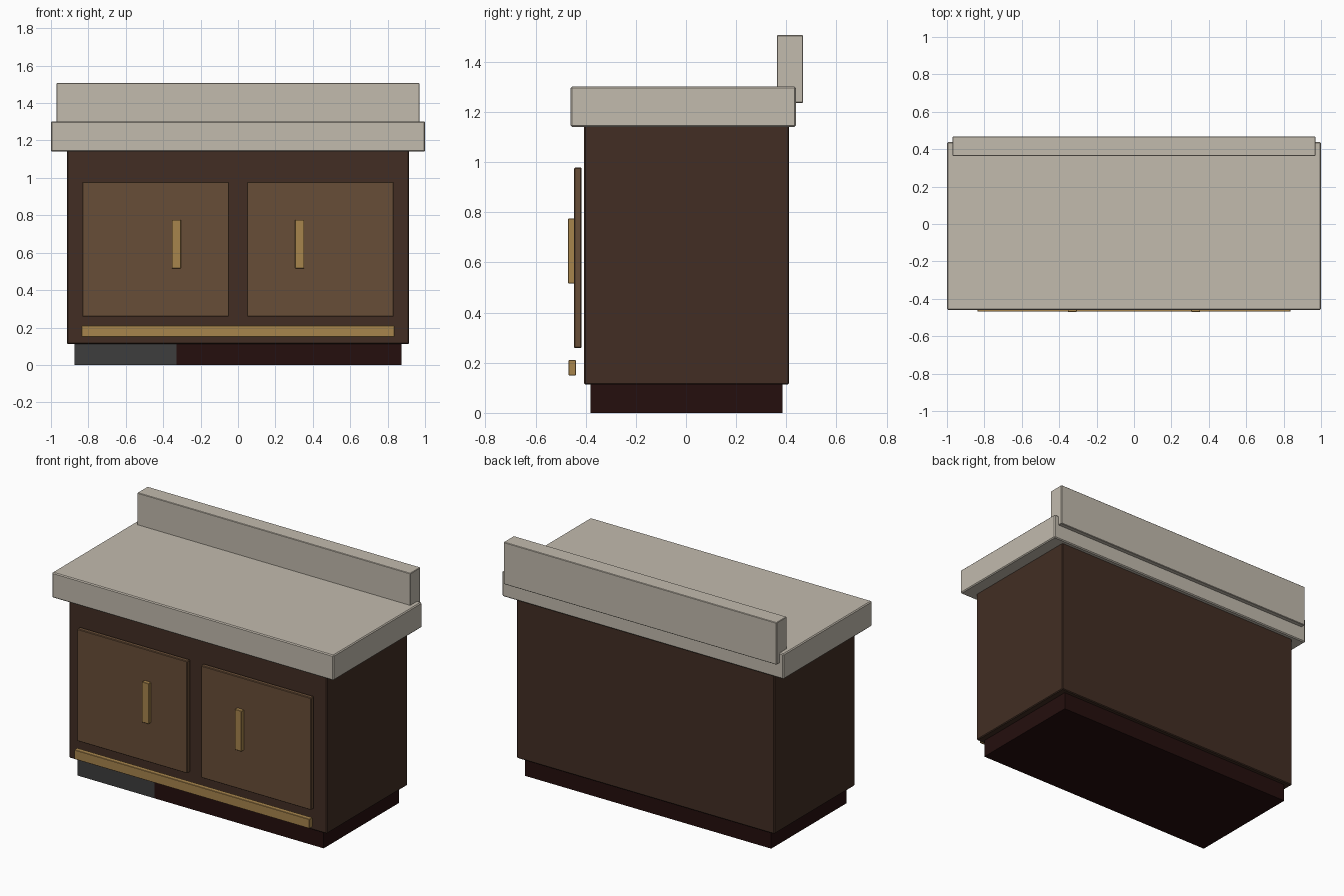
import bpy, bmesh

if "Cube" in bpy.data.objects:
    bpy.data.objects.remove(bpy.data.objects["Cube"])


def material(name, rgb):
    m = bpy.data.materials.new(name)
    m.diffuse_color = (*rgb, 1.0)
    m.use_nodes = True
    m.node_tree.nodes["Principled BSDF"].inputs["Base Color"].default_value = m.diffuse_color
    return m


STONE = material("pale stone", (0.54, 0.495, 0.42))
DARK_WOOD = material("dark wood", (0.054, 0.027, 0.017))
DOOR_WOOD = material("door wood", (0.137, 0.074, 0.038))
BRASS = material("brass", (0.39, 0.232, 0.073))
PLINTH = material("dark plinth", (0.018, 0.0045, 0.004))
GREY = material("grey panel", (0.047, 0.047, 0.047))


def box(name, x, y, z, mats, bevel=0.0, cut_x=None):
    """Box from (min, max) ranges, with optional bevelled edges or one cut across x."""
    bm = bmesh.new()
    bmesh.ops.create_cube(bm, size=1.0)
    for v in bm.verts:
        v.co = [r[0] + (c + 0.5) * (r[1] - r[0]) for c, r in zip(v.co, (x, y, z))]
    if bevel:
        bmesh.ops.bevel(bm, geom=bm.edges[:], offset=bevel, segments=1,
                        affect='EDGES', profile=0.5)
    if cut_x is not None:
        bmesh.ops.bisect_plane(bm, geom=bm.verts[:] + bm.edges[:] + bm.faces[:],
                               plane_co=(cut_x, 0, 0), plane_no=(1, 0, 0))
        bm.normal_update()
        # grey strip on the left of the front face only
        for f in bm.faces:
            if f.normal.y < -0.9 and f.calc_center_median().x < cut_x:
                f.material_index = 1
    me = bpy.data.meshes.new(name)
    bm.to_mesh(me)
    bm.free()
    for m in mats:
        me.materials.append(m)
    ob = bpy.data.objects.new(name, me)
    bpy.context.collection.objects.link(ob)
    return ob


# Base, cabinet and worktop
box("plinth", (-0.875, 0.875), (-0.38, 0.385), (0.0, 0.115), [PLINTH, GREY], cut_x=-0.328)
box("cabinet_body", (-0.915, 0.915), (-0.406, 0.411), (0.113, 1.145), [DARK_WOOD], 0.005)
box("countertop", (-1.0, 1.0), (-0.46, 0.438), (1.14, 1.302), [STONE], 0.006)
box("backsplash", (-0.97, 0.97), (0.363, 0.467), (1.237, 1.507), [STONE], 0.003)

# Doors and their handles, mirrored left and right
for side, s in (("left", -1), ("right", 1)):
    box(f"{side}_door", sorted((s * 0.048, s * 0.832)), (-0.446, -0.416),
        (0.258, 0.979), [DOOR_WOOD], 0.004)
    box(f"{side}_handle", sorted((s * 0.306, s * 0.354)), (-0.47, -0.443),
        (0.516, 0.776), [BRASS], 0.002)

# Long brass rail below the doors
box("lower_rail", (-0.836, 0.836), (-0.469, -0.438), (0.15, 0.21), [BRASS], 0.002)
